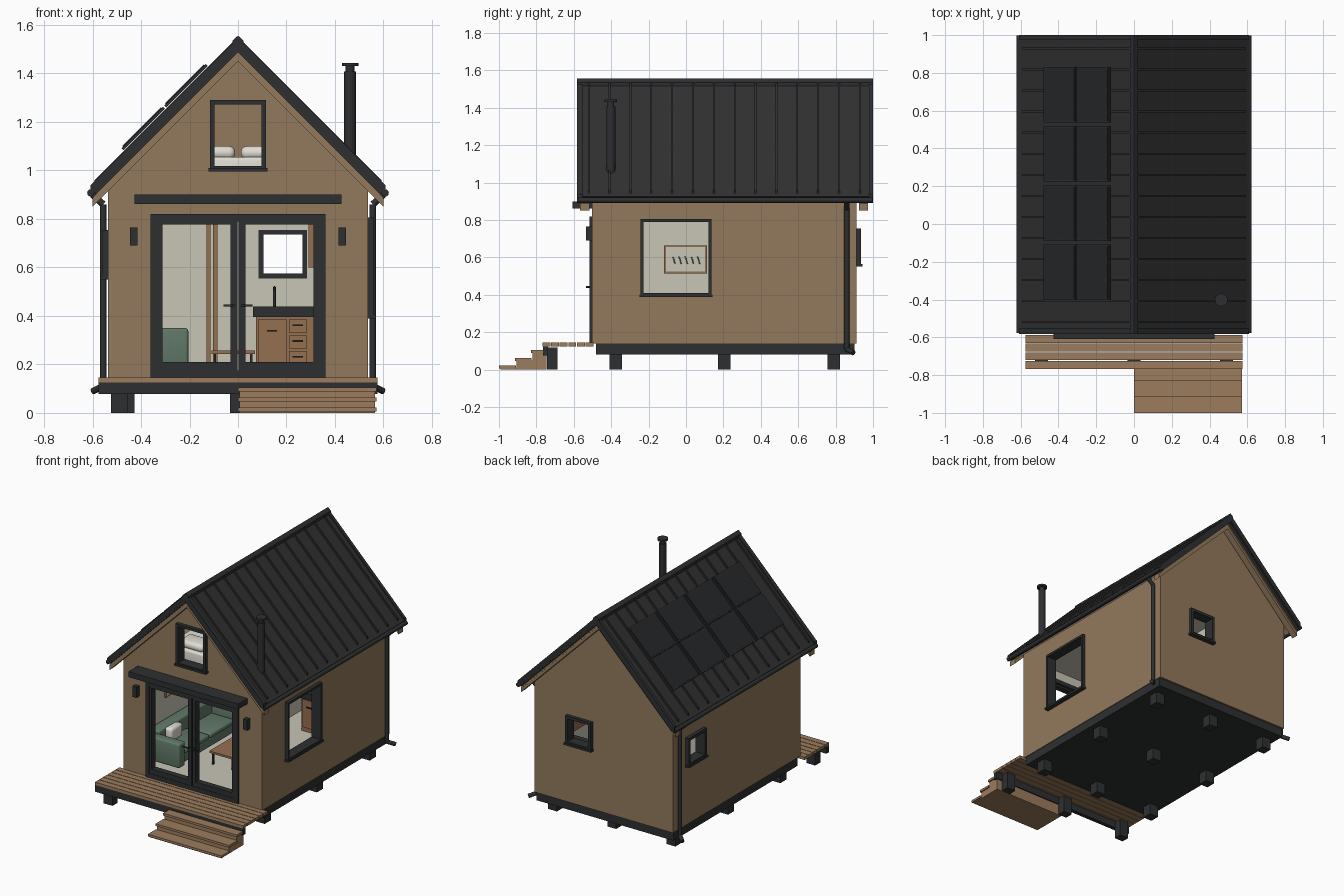
import bpy, bmesh, math
from mathutils import Matrix, Vector

if "Cube" in bpy.data.objects:
    bpy.data.objects.remove(bpy.data.objects["Cube"])


def material(name, r, g, b):
    m = bpy.data.materials.new(name)
    m.use_nodes = True
    m.diffuse_color = (r, g, b, 1)
    bsdf = next(n for n in m.node_tree.nodes if n.type == 'BSDF_PRINCIPLED')
    bsdf.inputs["Base Color"].default_value = (r, g, b, 1)
    bsdf.inputs["Roughness"].default_value = 0.8
    return m


CLAD = material("cladding wood", .29, .19, .11)
DECK = material("deck wood", .33, .2, .11)
ROOF = material("roof metal", .03, .03, .031)
TRIM = material("dark trim", .027, .028, .03)
PANEL = material("solar panel", .02, .021, .023)
CREAM = material("cream lining", .58, .56, .47)
GREEN = material("sofa green", .12, .19, .14)
LINEN = material("white linen", .75, .72, .66)
OAK = material("furniture wood", .3, .16, .08)


def finish(name, bm, mat):
    bmesh.ops.recalc_face_normals(bm, faces=bm.faces)
    me = bpy.data.meshes.new(name)
    bm.to_mesh(me)
    bm.free()
    me.materials.append(mat)
    ob = bpy.data.objects.new(name, me)
    bpy.context.collection.objects.link(ob)
    return ob


def boxes(name, spans, mat, bevel=0):
    """Several boxes in one object, each given as x, y and z spans."""
    bm = bmesh.new()
    for span in spans:
        size = [b - a for a, b in span]
        mid = [(a + b) / 2 for a, b in span]
        bmesh.ops.create_cube(bm, size=1, matrix=Matrix.Translation(mid) @ Matrix.Diagonal((*size, 1)))
    if bevel:
        bmesh.ops.bevel(bm, geom=bm.edges[:], offset=bevel, segments=3, affect='EDGES', profile=.5)
    ob = finish(name, bm, mat)
    if bevel:
        for p in ob.data.polygons:
            p.use_smooth = True
    return ob


def box(name, x, y, z, mat, bevel=0):
    return boxes(name, [(x, y, z)], mat, bevel)


def prisms(name, half, y_spans, mat):
    """Mirrored x-z profile (right half, top to bottom) extruded along y."""
    bm = bmesh.new()
    # a chevron returns to the ridge; a gable closes at its base
    left = [(-x, z) for x, z in reversed(half) if x > 0]
    if half[-1][0] == 0:
        ring = half[:-1] + [half[-1]] + left
    else:
        ring = half + left
    for y0, y1 in y_spans:
        f = bm.faces.new([bm.verts.new((x, y0, z)) for x, z in ring])
        ext = bmesh.ops.extrude_face_region(bm, geom=[f])["geom"]
        bmesh.ops.translate(bm, vec=(0, y1 - y0, 0), verts=[v for v in ext if isinstance(v, bmesh.types.BMVert)])
    return finish(name, bm, mat)


def rod(name, a, b, r, mat, sides=16):
    a, b = Vector(a), Vector(b)
    m = Matrix.Translation((a + b) / 2) @ (b - a).to_track_quat('Z', 'Y').to_matrix().to_4x4()
    bm = bmesh.new()
    bmesh.ops.create_cone(bm, cap_ends=True, segments=sides, radius1=r, radius2=r, depth=(b - a).length, matrix=m)
    for f in bm.faces:
        f.smooth = len(f.verts) == 4
    return finish(name, bm, mat)


def cut(ob, cutters):
    for c in cutters:
        mod = ob.modifiers.new("cut", 'BOOLEAN')
        mod.operation, mod.solver, mod.object = 'DIFFERENCE', 'EXACT', c
    me = bpy.data.meshes.new_from_object(ob.evaluated_get(bpy.context.evaluated_depsgraph_get()))
    ob.modifiers.clear()
    ob.data = me
    for c in cutters:
        bpy.data.objects.remove(c)


# House shell with a room, a loft and window openings
XW, YF, YB = .537, -.503, .912
shell = prisms("house_walls", [(0, 1.486), (XW, .949), (XW, .14)], [(YF, YB)], CLAD)
openings = [  # name, wall axis, wall plane, outward sign, span along wall, z span, frame width
    ("loft_window", 'y', YF, -1, (-.115, .115), (1.0, 1.29), .018),
    ("back_window", 'y', YB, 1, (.085, .285), (.555, .755), .02),
    ("left_window", 'x', -XW, -1, (.57, .77), (.555, .755), .02),
    ("right_window", 'x', XW, 1, (-.243, .135), (.393, .805), .016),
    ("door_frame", 'y', YF, -1, (-.36, .36), (.145, .82), .03)]
cutters = [box("room_cutter", (-.49, .49), (-.455, .865), (.16, .88), CLAD),
           prisms("loft_cutter", [(0, 1.43), (.48, .95), (.48, .92)], [(-.455, .865)], CLAD)]


def on_wall(axis, u, n, z):
    return (u, n, z) if axis == 'y' else (n, u, z)


for name, axis, plane, sign, u, z, w in openings:
    hole = sorted((plane - sign * .07, plane + sign * .1))
    cutters.append(box("cutter", *on_wall(axis, (u[0] + w / 2, u[1] - w / 2), hole,
                                          (z[0] + w / 2, z[1] - w / 2)), CLAD))
    n = sorted((plane - sign * .05, plane + sign * (.012 if name == "door_frame" else .024)))
    parts = [((u[0], u[0] + w), n, z), ((u[1] - w, u[1]), n, z), (u, n, (z[1] - w, z[1])), (u, n, (z[0], z[0] + w))]
    if name != "door_frame":
        sill = sorted((plane, plane + sign * .032))
        parts.append(((u[0] - .006, u[1] + .006), sill, (z[0] - .004, z[0] + .01)))
    boxes(name, [on_wall(axis, *p) for p in parts], TRIM)
cut(shell, cutters)
shell.data.materials.clear()
for m in (CLAD, CREAM):
    shell.data.materials.append(m)
for p in shell.data.polygons:
    c = p.center
    p.material_index = int(abs(c.x) < .495 and -.46 < c.y < .87 and .15 < c.z < .89)

# Double doors with handles, canopy and wall lamps
for s, side in ((-1, "right"), (1, "left")):
    def sx(a, b):
        return tuple(sorted((s * a, s * b)))
    y = (-.512, -.47)
    boxes(side + "_door", [(sx(.003, .03), y, (.16, .8)), (sx(.312, .335), y, (.16, .8)),
                           (sx(.03, .312), y, (.16, .21)), (sx(.03, .312), y, (.777, .8))], TRIM)
    rod(side + "_door_handle", (s * .015, -.53, .443), (s * .06, -.53, .443), .005, TRIM, 8)
    rod(side + "_handle_stem", (s * .017, -.535, .443), (s * .017, -.5, .443), .005, TRIM, 8)
    box(side + "_lamp", sx(.415, .445), (-.535, YF), (.69, .765), TRIM)
box("door_canopy", (-.427, .427), (-.608, -.5), (.862, .9), TRIM)

# Roof slab, soffit, barge boards, ridge, verges and standing seams
Y0, Y1 = -.583, 1.0


def chevron(top, bottom, reach):
    return [(0, top), (reach, top - reach), (reach, bottom - reach), (0, bottom)]


prisms("roof", [(0, 1.535), (.608, .927), (.585, .902), (0, 1.487)], [(Y0 + .003, Y1 - .003)], ROOF)
prisms("soffit", chevron(1.488, 1.475, .585), [(-.562, .975)], CLAD)
prisms("barge_boards", chevron(1.488, 1.45, .6), [(-.567, -.517), (.925, .972)], CLAD)
prisms("roof_verges", chevron(1.547, 1.5, .608), [(Y0, Y0 + .03), (Y1 - .022, Y1)], TRIM)
seams = [-.52 + .1115 * i for i in range(14)]
prisms("roof_seams", chevron(1.551, 1.52, .592), [(y - .005, y + .005) for y in seams], ROOF)
prisms("ridge_cap", [(0, 1.556), (.022, 1.536), (.022, 1.516), (0, 1.53)], [(Y0, Y1)], TRIM)

# Gutters and downpipes with splash spouts
for s, side in ((-1, "right"), (1, "left")):
    rod(side + "_gutter", (s * .607, Y0 + .005, .907), (s * .607, Y1 - .002, .907), .015, TRIM, 12)
    path = [(.6, .86, .9), (.556, .86, .86), (.556, .86, .11), (.598, .895, .09)]
    for i, (a, b) in enumerate(zip(path, path[1:])):
        rod(f"{side}_downpipe_{i}", (s * a[0], *a[1:]), (s * b[0], *b[1:]), .014, TRIM, 12)

# Solar panels: two columns, four rows on the sloped side
for col, x in enumerate((-.376, -.2)):
    for row in range(4):
        y = .685 - row * .3135
        for part, half_x, half_y, t, mat in (("frame", .121, .147, .012, TRIM), ("cells", .113, .139, .016, PANEL)):
            ob = box(f"solar_{part}_{col}_{row}", (-half_x, half_x), (-half_y, half_y), (0, t), mat)
            ob.matrix_world = Matrix.Translation((x - .01, y, 1.535 + x + .01)) @ Matrix.Rotation(-math.pi / 4, 4, 'Y')

# Chimney flue with cap
for name, z0, z1, r in (("flue", 1.04, 1.408, .024), ("flue_neck", 1.4, 1.432, .018), ("flue_cap", 1.43, 1.444, .034)):
    rod(name, (.462, -.402, z0), (.462, -.402, z1), r, TRIM, 24)

# Floor base and foundation posts
box("floor_base", (-.532, .532), (-.48, .9), (.08, .142), TRIM)
h = .034
boxes("foundation_posts", [((x - h, x + h), (y - h, y + h), (0, .085))
                           for x in (-.46, 0, .46) for y in (-.375, .205, .79)], TRIM)
boxes("deck_posts", [((x - h, x + h), (-.742, -.686), (0, .12)) for x in (-.49, 0, .49)], TRIM)
box("deck_beam", (-.575, .575), (-.765, -.737), (.077, .125), TRIM)
boxes("deck_boards", [((-.575, .575), (-.767 + .046 * i, -.725 + .046 * i), (.125, .145)) for i in range(6)], DECK)

# Entry steps
treads = [(-1 + .085 * i, .022 + .041 * i) for i in range(3)]
boxes("step_treads", [((0, .572), (y, y + .09), (z - .016, z)) for y, z in treads], DECK)
boxes("step_risers", [((.006, .564), (y + .008, -.745), (0, z - .015)) for y, z in treads], DECK)

# Sofa along the side wall
boxes("sofa", [((-.48, -.22), (-.3, .3), (.19, .255)), ((-.485, -.4), (-.3, .3), (.22, .37)),
               ((-.48, -.205), (-.36, -.29), (.18, .35)), ((-.48, -.205), (.28, .34), (.18, .35)),
               ((-.4, -.215), (-.285, -.005), (.25, .285)), ((-.4, -.215), (.005, .275), (.25, .285))], GREEN, .012)
box("sofa_cushion", (-.4, -.34), (-.25, -.12), (.285, .38), LINEN, .02)

# Coffee table
box("table_top", (-.11, .07), (-.16, .14), (.243, .257), OAK)
boxes("table_legs", [((x - .005, x + .005), (y - .005, y + .005), (.16, .245))
                     for x in (-.095, .055) for y in (-.14, .12)], TRIM)

# Washroom partition with wooden posts and door
boxes("partition", [((-.49, -.13), (.36, .385), (.16, .88)), ((-.125, -.1), (.385, .865), (.16, .88))], CREAM)
boxes("partition_posts", [((-.13, -.113), (.34, .39), (.16, .88)), ((-.103, -.085), (.34, .39), (.16, .88)),
                          ((-.1, -.092), (.45, .7), (.16, .72))], OAK)

# Kitchen with drawers, counter, tap and wall cupboard
box("kitchen_cabinet", (.075, .488), (.6, .865), (.16, .395), OAK)
box("kitchen_counter", (.062, .489), (.585, .865), (.395, .438), TRIM)
boxes("cabinet_fronts", [((.083, .2), (.592, .6), (.19, .385))] +
      [((.21, .285), (.592, .6), (z, z + .055)) for z in (.2, .265, .33)], OAK)
boxes("cabinet_handles", [((.12, .16), (.583, .592), (.335, .342))] +
      [((.225, .268), (.583, .592), (z, z + .007)) for z in (.228, .293, .358)], TRIM)
rod("tap", (.15, .72, .438), (.15, .72, .52), .006, TRIM, 8)
rod("tap_spout", (.15, .72, .518), (.15, .65, .51), .005, TRIM, 8)
box("wall_cupboard", (.29, .488), (.45, .865), (.6, .8), OAK)

# Framed picture with leaf strokes
box("picture_frame", (-.49, -.478), (-.118, .112), (.515, .665), OAK)
box("picture_sheet", (-.479, -.476), (-.108, .102), (.525, .655), CREAM)
for i in range(5):
    y = -.07 + i * .033
    rod(f"leaf_stroke_{i}", (-.475, y + .012, .565), (-.475, y, .605), .003, GREEN, 6)

# Loft bed with pillows
box("loft_mattress", (-.28, .28), (-.4, .45), (.92, 1.055), LINEN, .015)
for s, side in ((-1, "right"), (1, "left")):
    x = sorted((s * .012, s * .2))
    box(side + "_pillow", x, (-.38, -.25), (1.045, 1.1), LINEN, .024)
